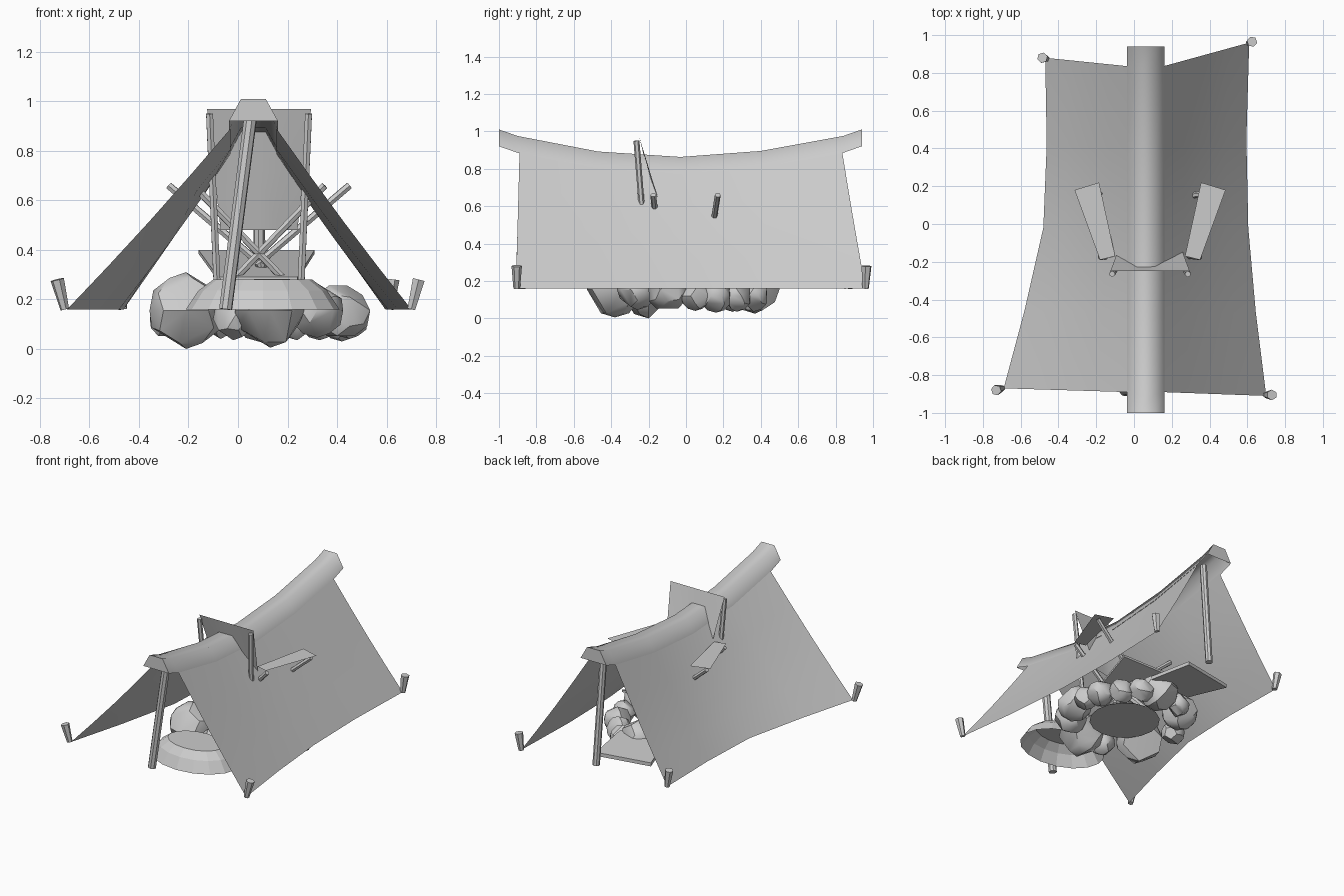
import bpy, bmesh, random
from math import cos, sin, pi
from mathutils import Vector as V

if "Cube" in bpy.data.objects:
    bpy.data.objects.remove(bpy.data.objects["Cube"])

random.seed(4)

def make(name, verts, faces, smooth=False):
    me = bpy.data.meshes.new(name)
    me.from_pydata([tuple(v) for v in verts], [], faces)
    bm = bmesh.new()
    bm.from_mesh(me)
    bmesh.ops.recalc_face_normals(bm, faces=bm.faces)
    for f in bm.faces:
        f.smooth = smooth
    bm.to_mesh(me)
    bm.free()
    ob = bpy.data.objects.new(name, me)
    bpy.context.collection.objects.link(ob)
    return ob

def grid(name, rows, smooth=True):
    n = len(rows[0])
    faces = [(i*n+j, i*n+j+1, (i+1)*n+j+1, (i+1)*n+j)
             for i in range(len(rows)-1) for j in range(n-1)]
    return make(name, [p for r in rows for p in r], faces, smooth)

def stick(name, a, b, r1, r2=None, n=6):
    a, b = V(a), V(b)
    r2 = r2 or r1
    q = (b-a).to_track_quat('Z', 'Y')
    vs = [p + q @ V((r*cos(2*pi*i/n), r*sin(2*pi*i/n), 0))
          for p, r in ((a, r1), (b, r2)) for i in range(n)]
    fs = [(i, (i+1) % n, n+(i+1) % n, n+i) for i in range(n)]
    return make(name, vs, fs + [tuple(range(n)), tuple(range(n, 2*n))])

def slab(name, quad, t):
    vs = [V(p) for p in quad] + [V(p) - V((0, 0, t)) for p in quad]
    fs = [(0, 1, 2, 3), (4, 5, 6, 7)] + [(i, (i+1) % 4, 4+(i+1) % 4, 4+i) for i in range(4)]
    return make(name, vs, fs)

def rings(name, levels, cx, cy, n=16, bottom=True):
    vs, fs = [], []
    for rx, ry, z in levels:
        vs += [(cx + rx*cos(2*pi*i/n), cy + ry*sin(2*pi*i/n), z) for i in range(n)]
    for k in range(len(levels)-1):
        fs += [(k*n+i, k*n+(i+1) % n, (k+1)*n+(i+1) % n, (k+1)*n+i) for i in range(n)]
    fs.append(tuple(range(len(vs)-n, len(vs))))
    if bottom:
        fs.append(tuple(range(n)))
    return make(name, vs, fs)

# Ridge cover: folded strip sagging along y, with closed ends
ridge = [(-1.0, 1.01), (-.9, .975), (-.47, .892), (-.03, .863), (.4, .895), (.84, .975), (.94, 1.01)]
strip = [[(-.037, y, z-.09), (.012, y, z), (.112, y, z), (.162, y, z-.09)] for y, z in ridge]
grid("ridge_cover", strip)
for end in (strip[0], strip[-1]):
    make("ridge_end", end, [(0, 1, 2, 3)])

# Canopy sides: ridge edge down to the pegged hem
def canopy(name, top_x, hem):
    rows = []
    for (y, z), h in zip(ridge[1:6], hem):
        a = V((top_x, max(-.89, min(y, .835)), z-.085))
        b = V((h[0], h[1], .16))
        rows.append([a.lerp(b, t) - V((0, 0, .012*sin(pi*t))) for t in (0, .25, .5, .75, 1)])
    return grid(name, rows)

canopy("canopy_left", -.03, [(-.69, -.87), (-.58, -.46), (-.48, -.02), (-.462, .42), (-.47, .88)])
canopy("canopy_right", .155, [(.70, -.91), (.645, -.47), (.605, -.02), (.595, .45), (.61, .96)])

# Corner pegs
for x, y, dx, dy in [(-.70, -.87, -.03, -.01), (.70, -.905, .03, 0), (-.465, .875, -.02, .005), (.61, .96, .015, .005)]:
    stick("peg", (x, y, .16), (x+dx, y+dy, .28), .018, .028)

# Tent poles
stick("front_pole", (-.05, -.885, .16), (.05, -.86, .93), .027, n=8)
stick("back_pole", (.09, .87, .16), (.08, .80, .92), .024, n=8)

# Fire ring stones: lumpy faceted balls
stones = [(.10, .37, .13), (-.07, .36, .08), (-.18, .25, .12), (-.28, .06, .08), (-.21, -.2, .155),
          (-.02, -.34, .085), (.13, -.38, .15), (.32, -.26, .11), (.42, -.1, .12), (.45, .05, .08),
          (.42, .16, .09), (.33, .27, .085), (.24, .36, .085)]
for x, y, r in stones:
    bm = bmesh.new()
    bmesh.ops.create_icosphere(bm, subdivisions=2, radius=r)
    drop = random.sample(list(bm.verts), 14)
    bmesh.ops.delete(bm, geom=drop, context='VERTS')
    bmesh.ops.convex_hull(bm, input=bm.verts[:])
    for f in bm.faces:
        f.smooth = True
    for e in bm.edges:
        e.smooth = not e.is_manifold or e.calc_face_angle(0) < .6
    me = bpy.data.meshes.new("stone")
    bm.to_mesh(me)
    bm.free()
    ob = bpy.data.objects.new("stone", me)
    ob.location = (x, y, .155 if r > .1 else .12)
    bpy.context.collection.objects.link(ob)

# Ash bed and stacked firewood
rings("ash_bed", [(.23, .23, .11), (.20, .20, .13)], .08, 0)
for i in range(4):
    a = 2*pi*i/4 + .5
    stick("firewood", (.08+.17*cos(a), .17*sin(a), .13), (.10-.02*cos(a), -.02*sin(a), .35), .025, .018)

# Camp chair: bowed back, posts, sloping seat, flat arms and crossed legs
back = []
for t in (0, .5, 1):
    z, y, h = .97-.49*t, -.25+.12*t, .21-.055*t
    back.append([(.085+h*s, y+.03*abs(s)*t, z) for s in (-1, -.5, 0, .5, 1)])
grid("chair_back", back)
slab("chair_seat", [(-.08, -.18, .29), (.24, -.18, .29), (.31, .27, .40), (-.16, .27, .40)], .015)
for s in (-1, 1):
    def m(x, y, z):
        return (.085 + s*x, y, z)
    stick("chair_post", m(.20, -.265, .95), m(.17, -.21, .27), .016)
    make("chair_arm", [m(.27, .22, .68), m(.40, .18, .68), m(.265, -.19, .68), m(.185, -.17, .68)], [(0, 1, 2, 3)])
    stick("chair_front_leg", m(.365, .17, .66), m(-.15, .10, .22), .016)
    stick("chair_back_leg", m(.265, -.175, .66), m(-.15, -.13, .23), .016)

# Ground mats at both openings
rings("front_mat", [(.31, .22, .16), (.26, .18, .235), (.20, .13, .28)], .10, -.61, bottom=False)
slab("back_mat", [(-.12, .40, .205), (.21, .43, .205), (.17, .76, .185), (-.21, .69, .185)], .025)
